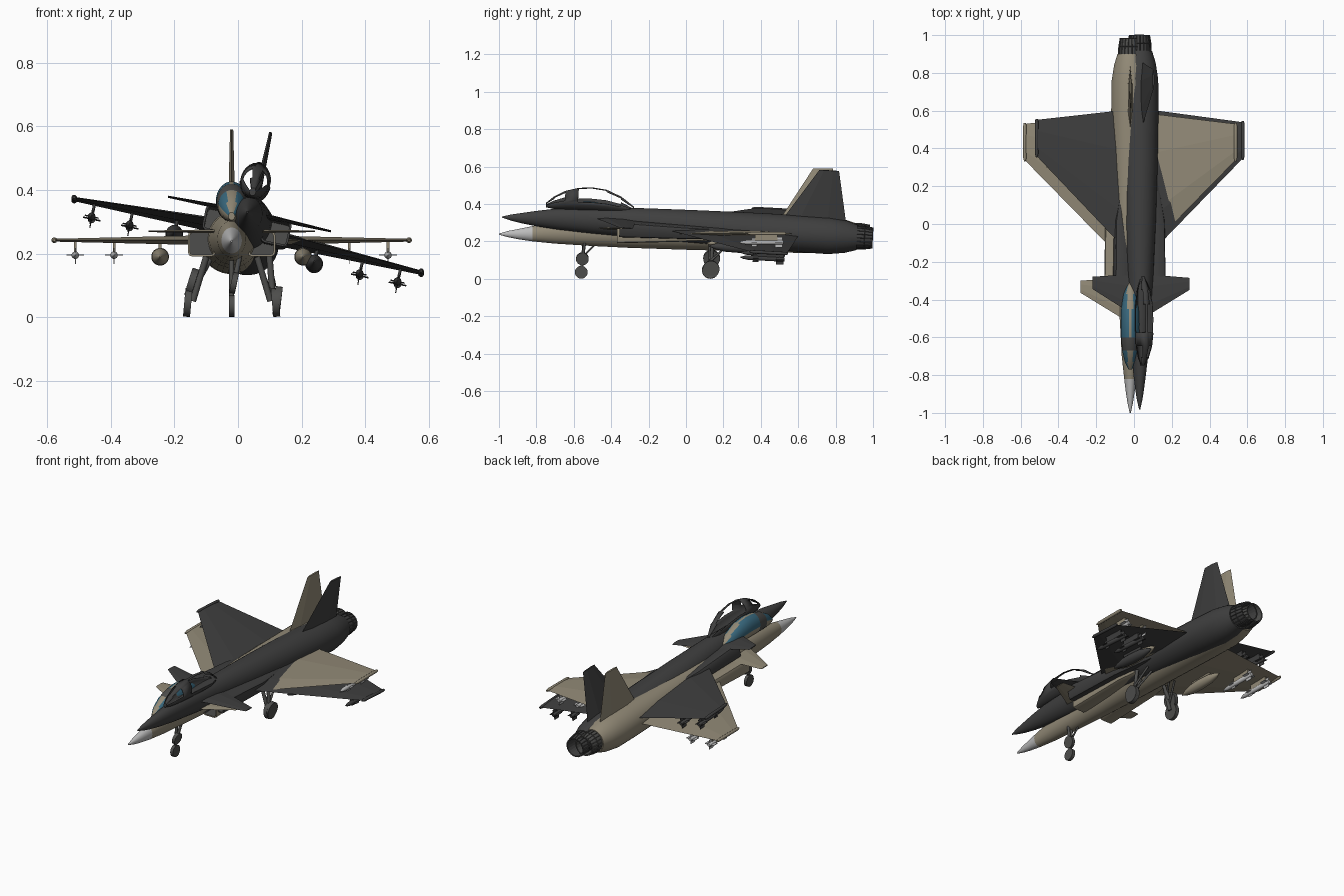
import bpy, bmesh, math
from mathutils import Matrix, Vector

cube = bpy.data.objects.get("Cube")
if cube:
    bpy.data.objects.remove(cube, do_unlink=True)


def material(name, rgb):
    m = bpy.data.materials.new(name)
    m.use_nodes = True
    m.diffuse_color = (*rgb, 1)
    bsdf = next(n for n in m.node_tree.nodes if n.type == 'BSDF_PRINCIPLED')
    bsdf.inputs["Base Color"].default_value = (*rgb, 1)
    return m


TAN = material("sand tan", (0.29, 0.255, 0.185))
DARK = material("charcoal", (0.05, 0.05, 0.05))
LIGHT = material("light grey", (0.5, 0.5, 0.5))
GREY = material("gear grey", (0.075, 0.075, 0.072))
GLASS = material("blue glass", (0.04, 0.14, 0.21))


def finish(name, bm, place, mats, smooth=True, rule=None):
    """Turn a bmesh into a placed object, colouring faces by an optional rule."""
    bmesh.ops.recalc_face_normals(bm, faces=bm.faces)
    if rule:
        for f in bm.faces:
            f.material_index = rule(f.calc_center_median())
    bm.transform(place)
    mesh = bpy.data.meshes.new(name)
    bm.to_mesh(mesh)
    bm.free()
    for m in mats:
        mesh.materials.append(m)
    obj = bpy.data.objects.new(name, mesh)
    bpy.context.collection.objects.link(obj)
    if smooth:
        bpy.ops.object.select_all(action='DESELECT')
        obj.select_set(True)
        bpy.context.view_layer.objects.active = obj
        bpy.ops.object.shade_smooth_by_angle(angle=math.radians(35))
    return obj


def loft(sections, n=24, x=0.0):
    """Skin ellipses given as (y, half width, bottom z, top z)."""
    bm = bmesh.new()
    rings = []
    for y, w, lo, hi in sections:
        angles = [(i + 0.5) * math.tau / n for i in range(n)]
        rings.append([bm.verts.new((x + w * math.cos(a), y,
                                    (lo + hi) / 2 + (hi - lo) / 2 * math.sin(a)))
                      for a in angles])
    for a, b in zip(rings, rings[1:]):
        for i in range(n):
            j = (i + 1) % n
            bm.faces.new((a[i], a[j], b[j], b[i]))
    bm.faces.new(rings[0])
    bm.faces.new(rings[-1])
    return bm


def body(stations, z, n=16, x=0.0):
    """Round body along y from (y, radius) stations."""
    return loft([(y, r, z - r, z + r) for y, r in stations], n, x)


def foil(root, tip, thick, across):
    """Tapered wing between two (leading, trailing) chords."""
    bm = bmesh.new()
    rings = []
    for (lead, trail), t in zip((root, tip), thick):
        lead, trail, up = Vector(lead), Vector(trail), Vector(across) * t / 2
        front, back = lead.lerp(trail, 0.25), lead.lerp(trail, 0.7)
        rings.append([bm.verts.new(p) for p in
                      (lead, front + up, back + up, trail, back - up, front - up)])
    a, b = rings
    for i in range(6):
        j = (i + 1) % 6
        bm.faces.new((a[i], a[j], b[j], b[i]))
    bm.faces.new(a)
    bm.faces.new(b)
    return bm


def box(lo, hi, bm=None):
    bm = bm or bmesh.new()
    lo, hi = Vector(lo), Vector(hi)
    bmesh.ops.create_cube(bm, size=1, matrix=Matrix.Translation((lo + hi) / 2)
                          @ Matrix.Diagonal((*(hi - lo), 1)))
    return bm


def rod(bm, a, b, r, n=12):
    a, b = Vector(a), Vector(b)
    turn = (b - a).to_track_quat('Z', 'Y').to_matrix().to_4x4()
    bmesh.ops.create_cone(bm, cap_ends=True, segments=n, radius1=r, radius2=r,
                          depth=(b - a).length,
                          matrix=Matrix.Translation((a + b) / 2) @ turn)


FUSELAGE = [(-1, .003, .236, .242), (-.95, .014, .222, .256), (-.9, .022, .212, .266),
            (-.82, .032, .2, .282), (-.7, .045, .188, .303), (-.5, .056, .175, .318),
            (-.3, .07, .165, .327), (0, .085, .155, .332), (.3, .095, .147, .335),
            (.6, .101, .138, .335), (.75, .1, .135, .332), (.84, .086, .147, .32),
            (.9, .068, .165, .3)]
CANOPY = [(-.77, .01, .305, .33), (-.73, .029, .3, .366), (-.67, .043, .3, .4),
          (-.6, .048, .3, .42), (-.53, .05, .3, .427), (-.45, .048, .3, .418),
          (-.37, .036, .3, .385), (-.3, .01, .3, .335)]


def canopy_part(c):
    """0 frame, 1 glass, 2 arch between windscreen and hood."""
    if -.67 < c.y < -.6:
        return 2
    top = max(hi for y, w, lo, hi in CANOPY if abs(y - c.y) < .06)
    if abs(c.x) < .012 or c.z < .3 + (top - .3) * .42:
        return 0
    return 1


def jet(tag, place, paint, nose, missile, glazed):
    def add(name, bm, mats, **kw):
        return finish(f"{tag}_{name}", bm, place, mats, **kw)

    add("fuselage", loft(FUSELAGE, 32), [paint, nose],
        rule=lambda c: int(c.y < -.82))

    # Canopy: glazed, or an open frame
    bm = loft(CANOPY)
    if not glazed:
        bmesh.ops.delete(bm, geom=[f for f in bm.faces
                                   if canopy_part(f.calc_center_median()) == 1],
                         context='FACES')
    canopy = add("canopy", bm, [paint, GLASS, GREY if glazed else paint],
                 rule=canopy_part)
    if not glazed:
        shell = canopy.modifiers.new("frame_thickness", 'SOLIDIFY')
        shell.thickness = .004

    # Exhaust nozzle with recessed petals and a hollow throat
    bm = body([(.88, .066), (.94, .064), (.985, .056), (.985, .049), (.9, .04)], .234, 20)
    petals = [f for f in bm.faces if len(f.verts) == 4
              and .9 < f.calc_center_median().y < .97 and
              math.hypot(f.calc_center_median().x, f.calc_center_median().z - .234) > .055]
    bmesh.ops.recalc_face_normals(bm, faces=bm.faces)
    bmesh.ops.inset_individual(bm, faces=petals, thickness=.003, depth=-.003)
    add("nozzle", bm, [GREY if glazed else paint], smooth=False)

    # Tail fin
    add("tail_fin", foil([(0, .5, .315), (0, .84, .295)], [(0, .68, .59), (0, .785, .59)],
                         (.024, .01), (1, 0, 0)), [paint], smooth=False)

    # Nose gear
    bm = bmesh.new()
    rod(bm, (-.009, -.56, .035), (.009, -.56, .035), .034, 20)
    rod(bm, (0, -.56, .035), (0, -.545, .2), .008)
    rod(bm, (0, -.55, .12), (0, -.48, .19), .005)
    add("nose_gear", bm, [GREY])

    for s, side in ((1, "left"), (-1, "right")):
        # Wing, canard and tip rail
        add(side + "_wing", foil([(s * .06, -.17, .242), (s * .06, .59, .242)],
                                 [(s * .555, .335, .242), (s * .555, .53, .242)],
                                 (.032, .009), (0, 0, 1)), [paint], smooth=False)
        add(side + "_canard", foil([(s * .05, -.495, .27), (s * .05, -.285, .27)],
                                   [(s * .262, -.365, .27), (s * .262, -.3, .27)],
                                   (.012, .005), (0, 0, 1)), [paint], smooth=False)
        add(side + "_tip_rail", body([(.33, .004), (.35, .009), (.52, .009), (.535, .006)],
                                     .242, 12, s * .558), [paint])

        # Air intake: open box fairing back into the fuselage
        bm = box((.05, -.37, .19), (.138, .3, .272))
        for v in bm.verts:
            if v.co.y > 0:
                v.co.z = .235 + (v.co.z - .235) * .6
                v.co.x -= .05
        bmesh.ops.subdivide_edges(bm, edges=[e for e in bm.edges
                                  if abs(e.verts[0].co.y - e.verts[1].co.y) > .1], cuts=1)
        for v in bm.verts:
            if -.2 < v.co.y < .1:
                v.co.y = 0
                v.co.x = min(v.co.x + .02, .135)
        bmesh.ops.bevel(bm, geom=[e for e in bm.edges
                                  if abs(e.verts[0].co.y - e.verts[1].co.y) > .1],
                        offset=.015, segments=2, affect='EDGES', profile=.5)
        bmesh.ops.recalc_face_normals(bm, faces=bm.faces)
        mouth = min(bm.faces, key=lambda f: f.calc_center_median().y)
        bmesh.ops.inset_region(bm, faces=[mouth], thickness=.007)
        deep = bmesh.ops.extrude_face_region(bm, geom=[mouth])
        bmesh.ops.delete(bm, geom=[mouth], context='FACES_ONLY')
        for v in deep["geom"]:
            if isinstance(v, bmesh.types.BMVert):
                v.co.y += .15
        bm.transform(Matrix.Diagonal((s, 1, 1, 1)))
        add(side + "_intake", bm, [paint, GREY],
            rule=lambda c: int(-.31 < c.y < -.2 and abs(c.x) < .133 and .195 < c.z < .267))

        # Main gear with splayed leg
        bm = bmesh.new()
        rod(bm, (s * .127, .13, .045), (s * .149, .13, .047), .045, 24)
        rod(bm, (s * .122, .13, .05), (s * .08, .13, .19), .01)
        rod(bm, (s * .118, .13, .09), (s * .08, .22, .18), .006)
        add(side + "_main_gear", bm, [GREY])

        # Drop tank and its pylon
        add(side + "_drop_tank", body([(.11, .002), (.15, .016), (.2, .026), (.27, .028),
                                       (.34, .025), (.39, .014), (.42, .002)],
                                      .19, 20, s * .225), [paint])
        add(side + "_tank_pylon", box((s * .225 - .005, .2, .2), (s * .225 + .005, .34, .24)),
            [paint], smooth=False)

        # Two finned missiles under each wing
        for place_name, x in (("inner", s * .37), ("outer", s * .492)):
            add(f"{side}_{place_name}_missile",
                body([(.28, .001), (.3, .008), (.325, .012), (.515, .012), (.52, .009)],
                     .195, 12, x), [missile])
            bm = bmesh.new()
            for y0, y1, span in ((.35, .38, .022), (.475, .515, .028)):
                box((x - span, y0, .194), (x + span, y1, .197), bm)
                box((x - .0015, y0, .195 - span), (x + .0015, y1, .195 + span), bm)
            add(f"{side}_{place_name}_missile_fins", bm, [missile], smooth=False)
            add(f"{side}_{place_name}_pylon", box((x - .004, .37, .2), (x + .004, .49, .242)),
                [paint], smooth=False)


# Level sand jet, and a charcoal jet banked and pitched nose-up through it
jet("sand", Matrix.Translation((-.02, 0, 0)), TAN, LIGHT, LIGHT, True)
banked = (Matrix.Translation((.03, .016, .277))
          @ Matrix.Rotation(math.radians(-3.1), 4, 'X')
          @ Matrix.Rotation(math.radians(12), 4, 'Y')
          @ Matrix.Translation((0, 0, -.24)))
jet("charcoal", banked, DARK, DARK, DARK, False)
